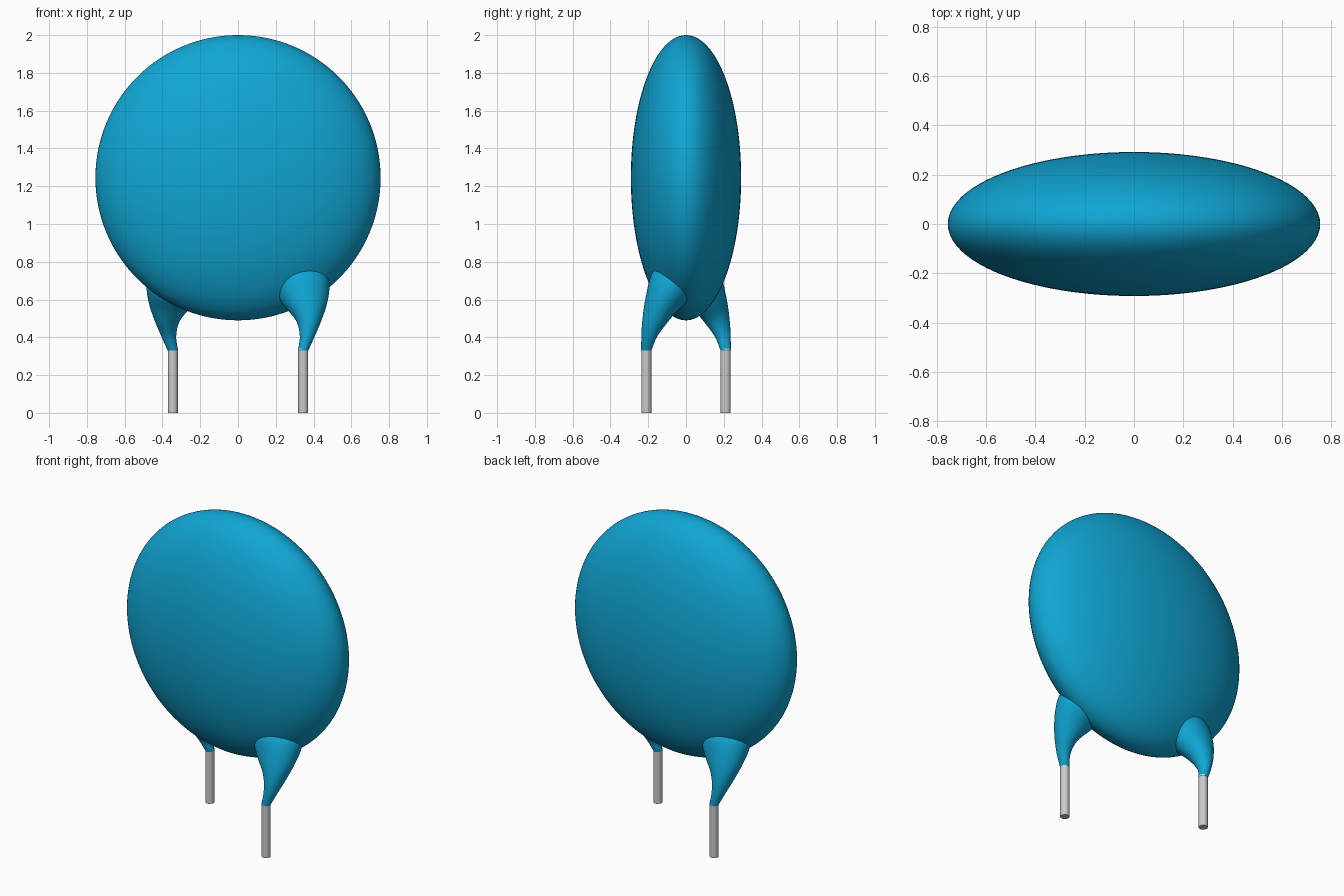
import bpy, bmesh, math
from mathutils import Vector

cube = bpy.data.objects.get("Cube")
if cube:
    bpy.data.objects.remove(cube, do_unlink=True)


def make_material(name, rgb, roughness):
    m = bpy.data.materials.new(name)
    m.use_nodes = True
    m.diffuse_color = (*rgb, 1)
    bsdf = m.node_tree.nodes["Principled BSDF"]
    bsdf.inputs["Base Color"].default_value = (*rgb, 1)
    bsdf.inputs["Roughness"].default_value = roughness
    return m


blue = make_material("blue coating", (0.005, 0.38, 0.66), 0.5)
grey = make_material("grey metal", (0.6, 0.6, 0.6), 0.5)


def finish(obj, name, mat):
    obj.name = obj.data.name = name
    obj.data.materials.append(mat)
    bpy.ops.object.select_all(action="DESELECT")
    obj.select_set(True)
    bpy.context.view_layer.objects.active = obj
    bpy.ops.object.shade_smooth_by_angle(angle=math.radians(40))
    return obj


# Flattened round body
bpy.ops.mesh.primitive_uv_sphere_add(segments=96, ring_count=64, location=(0, 0, 1.245))
body = bpy.context.object
body.scale = (0.755, 0.292, 0.755)
bpy.ops.object.transform_apply(location=False, rotation=False, scale=True)
finish(body, "body", blue)

# Flared neck sections: x left, x right, front y, front z, back y, back z
SECTIONS = [Vector(s) for s in (
    (0.318, 0.372, -0.237, 0.33, -0.183, 0.33),
    (0.327, 0.408, -0.236, 0.42, -0.155, 0.40),
    (0.305, 0.443, -0.228, 0.52, -0.105, 0.47),
    (0.235, 0.472, -0.210, 0.63, -0.050, 0.535),
    (0.175, 0.485, -0.180, 0.74, 0.010, 0.59),
    (0.180, 0.480, -0.120, 0.80, 0.030, 0.63),
)]


def spline(points, steps):
    """Smooth interpolation through the sections."""
    padded = [2 * points[0] - points[1], *points, 2 * points[-1] - points[-2]]
    for a, b, c, d in zip(padded, padded[1:], padded[2:], padded[3:]):
        for i in range(steps):
            t = i / steps
            yield (2 * b + (c - a) * t + (2 * a - 5 * b + 4 * c - d) * t**2
                   + (3 * b - a - 3 * c + d) * t**3) / 2
    yield points[-1]


def neck(name, turn, sides=40):
    bm = bmesh.new()
    rings = []
    for x0, x1, fy, fz, by, bz in spline(SECTIONS, 6):
        mid = Vector(((x0 + x1) / 2, (fy + by) / 2, (fz + bz) / 2))
        side = Vector(((x1 - x0) / 2, 0, 0))
        depth = Vector((0, (by - fy) / 2, (bz - fz) / 2))
        angles = [math.tau * k / sides for k in range(sides)]
        rings.append([bm.verts.new(mid + side * math.cos(a) + depth * math.sin(a))
                      for a in angles])
    for low, high in zip(rings, rings[1:]):
        for k in range(sides):
            n = (k + 1) % sides
            bm.faces.new((low[k], low[n], high[n], high[k]))
    bm.faces.new(rings[0])
    bm.faces.new(rings[-1])
    bmesh.ops.recalc_face_normals(bm, faces=bm.faces)
    mesh = bpy.data.meshes.new(name)
    bm.to_mesh(mesh)
    bm.free()
    obj = bpy.data.objects.new(name, mesh)
    bpy.context.collection.objects.link(obj)
    obj.rotation_euler.z = turn
    return finish(obj, name, blue)


# Neck and wire lead on opposite corners
for label, sign in (("front_left", 1), ("back_right", -1)):
    neck(label + "_neck", 0 if sign > 0 else math.pi)
    bpy.ops.mesh.primitive_cylinder_add(vertices=32, radius=0.0265, depth=0.34,
                                        location=(0.345 * sign, -0.21 * sign, 0.17))
    finish(bpy.context.object, label + "_lead", grey)
